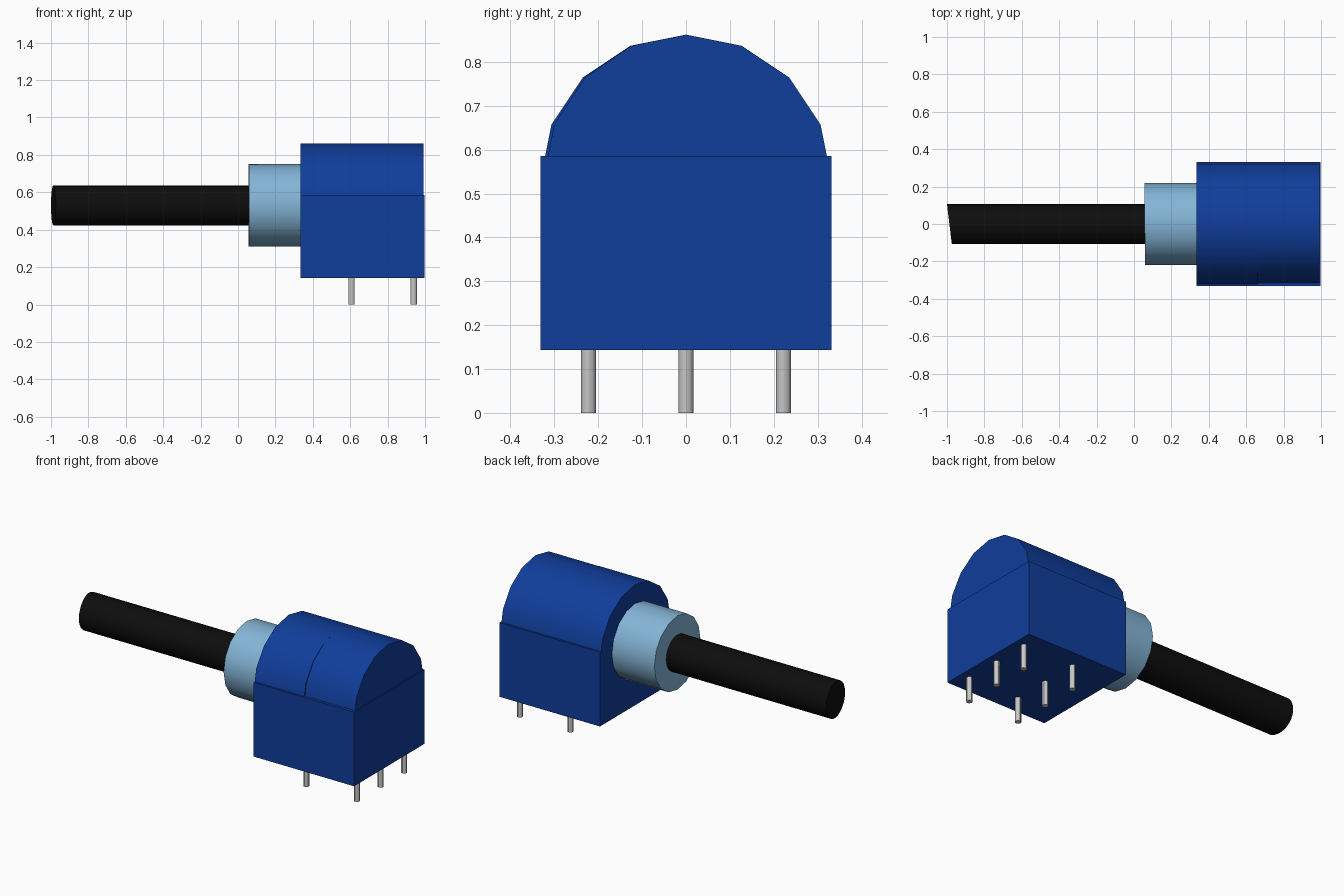
import bpy, bmesh, math

cube = bpy.data.objects.get("Cube")
if cube:
    bpy.data.objects.remove(cube, do_unlink=True)


def material(name, rgb, rough=0.5):
    m = bpy.data.materials.new(name)
    m.use_nodes = True
    m.diffuse_color = (*rgb, 1)
    bsdf = next(n for n in m.node_tree.nodes if n.type == 'BSDF_PRINCIPLED')
    bsdf.inputs["Base Color"].default_value = (*rgb, 1)
    bsdf.inputs["Roughness"].default_value = rough
    return m


blue = material("deep blue", (0.005, 0.047, 0.33))
light_blue = material("light steel blue", (0.23, 0.46, 0.68))
black = material("black", (0.004, 0.004, 0.004))
metal = material("pin grey", (0.58, 0.58, 0.58))


def loft(name, ring_a, ring_b, mat, smooth=True):
    """Closed solid between two rings of equal length."""
    bm = bmesh.new()
    a = [bm.verts.new(p) for p in ring_a]
    b = [bm.verts.new(p) for p in ring_b]
    n = len(a)
    for i in range(n):
        j = (i + 1) % n
        bm.faces.new((a[i], a[j], b[j], b[i]))
    bm.faces.new(a)
    bm.faces.new(b)
    bmesh.ops.recalc_face_normals(bm, faces=bm.faces)
    mesh = bpy.data.meshes.new(name)
    bm.to_mesh(mesh)
    bm.free()
    mesh.materials.append(mat)
    ob = bpy.data.objects.new(name, mesh)
    bpy.context.collection.objects.link(ob)
    if smooth:
        bpy.ops.object.select_all(action='DESELECT')
        ob.select_set(True)
        bpy.context.view_layer.objects.active = ob
        bpy.ops.object.shade_smooth_by_angle(angle=math.radians(30))
    return ob


def circle(r, n):
    return [(r * math.cos(2 * math.pi * i / n), r * math.sin(2 * math.pi * i / n))
            for i in range(n)]


AXIS = 0.53    # height of the shaft axis
BASE = 0.143   # underside of the housing
DECK = 0.585   # top of the square housing
X0, X1 = 0.335, 0.998
HALF = 0.332

# Square housing
rect = [(X0, -HALF), (X1, -HALF), (X1, HALF), (X0, HALF)]
loft("housing", [(x, y, BASE) for x, y in rect], [(x, y, DECK) for x, y in rect], blue, False)

# Rounded cover in two sections, the rear one slightly narrower on one side
arc = [(HALF * math.cos(math.pi * i / 8), AXIS + HALF * math.sin(math.pi * i / 8))
       for i in range(1, 8)]
arc = [(0.321, DECK)] + arc + [(-0.321, DECK)]
slim = [(y if y > -0.01 else y * 0.98, z) for y, z in arc]
for name, xa, xb, prof in (("cover_inner", X0, 0.662, arc), ("cover_outer", 0.662, 0.992, slim)):
    loft(name, [(xa, y, z) for y, z in prof], [(xb, y, z) for y, z in prof], blue)

# Threaded bushing
ring = circle(0.22, 16)
loft("bushing", [(0.057 - 0.01 * y, y, AXIS + z) for y, z in ring],
     [(X0 + 0.01, y, AXIS + z) for y, z in ring], light_blue)

# Shaft with a slightly slanted tip
ring = circle(0.107, 24)
loft("shaft", [(-0.987 - 0.12 * y, y, AXIS + z) for y, z in ring],
     [(0.1, y, AXIS + z) for y, z in ring], black)

# Solder pins, two rows of three
ring = circle(0.017, 12)
for row, px in (("inner", 0.607), ("outer", 0.94)):
    for col, py in enumerate((-0.222, 0, 0.222), 1):
        loft(f"pin_{row}_{col}", [(px + x, py + y, 0) for x, y in ring],
             [(px + x, py + y, BASE + 0.01) for x, y in ring], metal)
